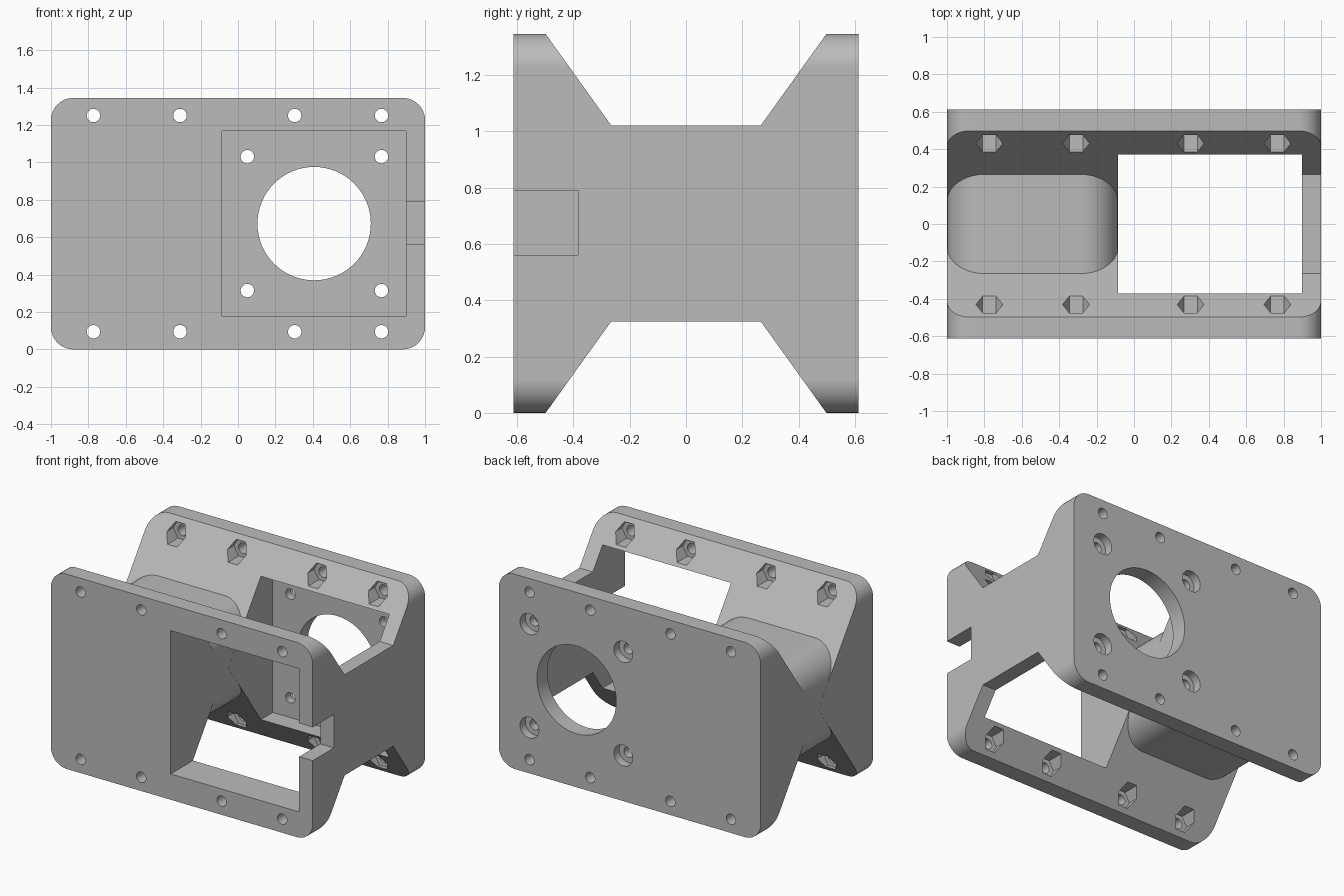
import bpy, bmesh, math
from mathutils import Vector

if "Cube" in bpy.data.objects:
    bpy.data.objects.remove(bpy.data.objects["Cube"])

grey = bpy.data.materials.new("plain_grey")
grey.diffuse_color = (0.5, 0.5, 0.5, 1)
grey.use_nodes = True
grey.node_tree.nodes["Principled BSDF"].inputs["Base Color"].default_value = grey.diffuse_color


def prism(name, pts, a, b, axis="y"):
    """Extrude a 2D outline from a to b: (x, z) along y, or (y, z) along x."""
    bm = bmesh.new()
    place = (lambda p, t: (p[0], t, p[1])) if axis == "y" else (lambda p, t: (t, p[0], p[1]))
    face = bm.faces.new([bm.verts.new(place(p, a)) for p in pts])
    ext = bmesh.ops.extrude_face_region(bm, geom=[face])
    step = Vector((0, b - a, 0)) if axis == "y" else Vector((b - a, 0, 0))
    bmesh.ops.translate(bm, vec=step, verts=[v for v in ext["geom"] if isinstance(v, bmesh.types.BMVert)])
    bmesh.ops.recalc_face_normals(bm, faces=bm.faces)
    me = bpy.data.meshes.new(name)
    bm.to_mesh(me)
    bm.free()
    me.materials.append(grey)
    ob = bpy.data.objects.new(name, me)
    bpy.context.collection.objects.link(ob)
    return ob


def ring(x, z, r, n):
    return [(x + r * math.cos(2 * math.pi * i / n), z + r * math.sin(2 * math.pi * i / n)) for i in range(n)]


def rect(x0, x1, z0, z1):
    return [(x0, z0), (x1, z0), (x1, z1), (x0, z1)]


def rounded(x0, x1, z0, z1, r, n=10):
    pts = []
    for k, (cx, cz) in enumerate(rect(x0 + r, x1 - r, z0 + r, z1 - r)):
        for i in range(n + 1):
            t = math.pi * (1 + k / 2 + i / n / 2)
            pts.append((cx + r * math.cos(t), cz + r * math.sin(t)))
    return pts


def combine(ob, other, op):
    """Apply an exact boolean and discard the second object."""
    mod = ob.modifiers.new("combine", "BOOLEAN")
    mod.operation, mod.solver, mod.object = op, "EXACT", other
    bpy.context.view_layer.update()
    dg = bpy.context.evaluated_depsgraph_get()
    me = bpy.data.meshes.new_from_object(ob.evaluated_get(dg))
    ob.modifiers.clear()
    ob.data = me
    bpy.data.objects.remove(other, do_unlink=True)


H, MID, W = 1.345, 0.6725, 0.613

# Two wedge flanges pointing at each other
body = prism("motor_mount", [(W, MID - 0.8325), (0.016, MID), (W, MID + 0.8325)], -1.1, 1.1, "x")
front = prism("front_flange", [(-W, MID - 0.8325), (-0.016, MID), (-W, MID + 0.8325)], -1.1, 1.1, "x")
combine(body, front, "UNION")

# Rounded core on the left, flat side wall on the right
combine(body, prism("core", rounded(-0.9995, -0.0855, 0.325, 1.02, 0.2), -0.4, 0.4), "UNION")
combine(body, prism("side_wall", rect(0.8, 1.1, 0.325, 1.02), -0.4, 0.4), "UNION")

# Rounded outer outline
combine(body, prism("outline", rounded(-1, 1, 0, H, 0.12), -0.8, 0.8), "INTERSECT")

# Motor pocket open to the front, and cable notch in the side wall
combine(body, prism("pocket", rect(-0.085, 0.897, 0.178, 1.167), -0.8, 0.5), "DIFFERENCE")
combine(body, prism("notch", rect(0.85, 1.1, 0.56, 0.79), -0.8, -0.383), "DIFFERENCE")

# Shaft opening
combine(body, prism("shaft_hole", ring(0.407, MID, 0.303, 64), 0.4, 0.8), "DIFFERENCE")

# Counterbored motor screw holes
for x in (0.05, 0.767):
    for z in (MID - 0.358, MID + 0.358):
        combine(body, prism("screw_hole", ring(x, z, 0.036, 24), 0.4, 0.8), "DIFFERENCE")
        combine(body, prism("counterbore", ring(x, z, 0.072, 32), 0.555, 0.8), "DIFFERENCE")

# Flange bolt holes with hexagonal nut traps on the sloped faces
for x in (-0.773, -0.31, 0.303, 0.767):
    for z in (MID - 0.578, MID + 0.578):
        combine(body, prism("bolt_hole", ring(x, z, 0.036, 24), -0.8, 0.8), "DIFFERENCE")
        for s in (-1, 1):
            combine(body, prism("nut_trap", ring(x, z, 0.072, 6), s * 0.3, s * 0.5), "DIFFERENCE")

# Single material, smooth curves with sharp edges
body.data.materials.clear()
body.data.materials.append(grey)
for p in body.data.polygons:
    p.material_index = 0
bpy.context.view_layer.objects.active = body
body.select_set(True)
bpy.ops.object.shade_smooth_by_angle(angle=math.radians(30))
weighted = body.modifiers.new("weighted_normals", "WEIGHTED_NORMAL")
weighted.keep_sharp = True
